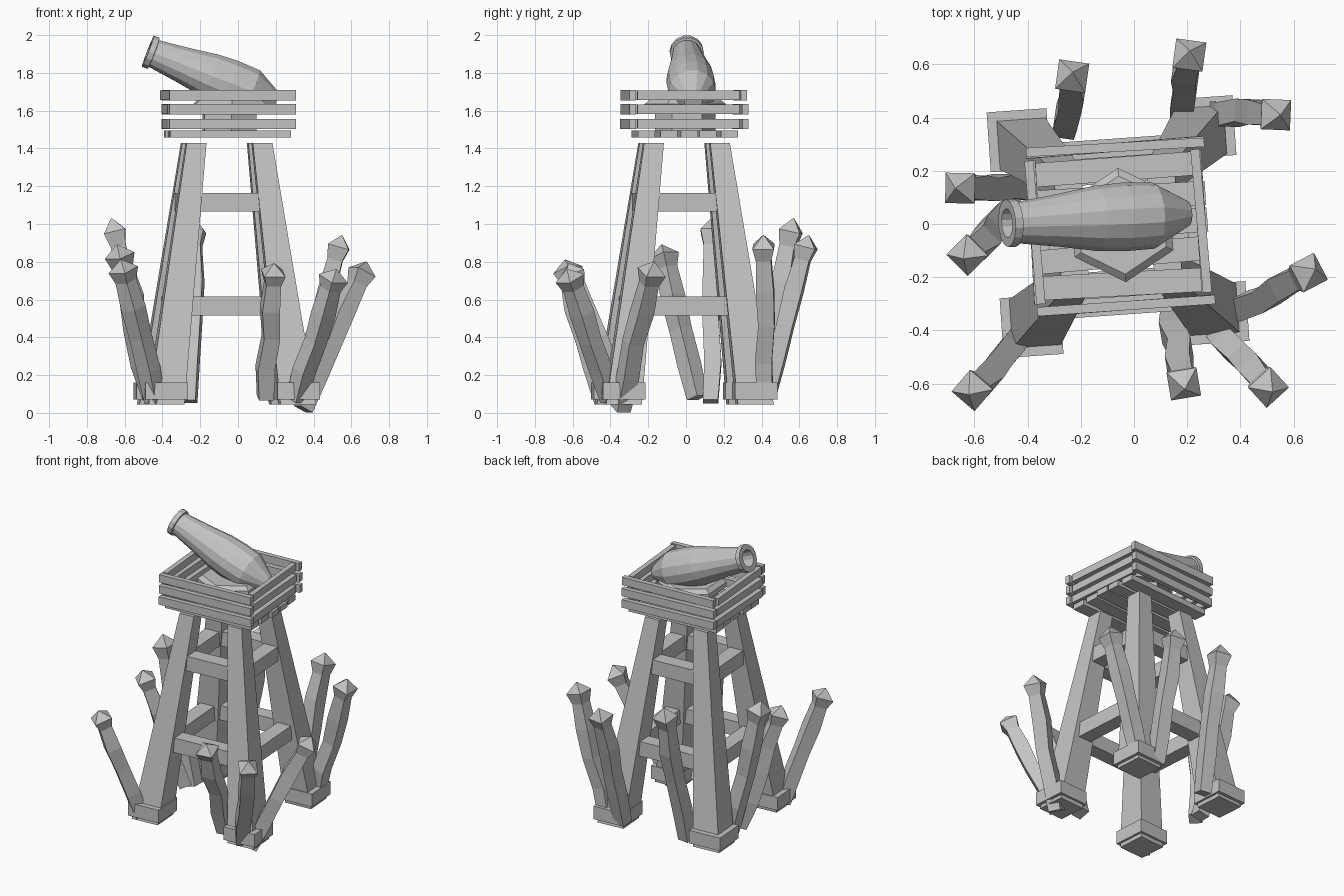
import bpy
import math
import random
from mathutils import Vector, Matrix

random.seed(4)
if "Cube" in bpy.data.objects:
    bpy.data.objects.remove(bpy.data.objects["Cube"])

# Single grey material
grey = bpy.data.materials.new("plain_grey")
grey.use_nodes = True
COLOUR = (0.55, 0.55, 0.55, 1)
grey.diffuse_color = COLOUR
grey.node_tree.nodes["Principled BSDF"].inputs["Base Color"].default_value = COLOUR

# The tower is turned slightly and stands off centre
TURN = math.radians(4)
TOWER = Matrix.Translation((-0.06, -0.01, 0)) @ Matrix.Rotation(TURN, 4, "Z")


def loft(name, rings, matrix=Matrix(), cap=True):
    """Skin a stack of equal-sized rings, closing both ends."""
    n = len(rings[0])
    verts = [matrix @ Vector(p) for ring in rings for p in ring]
    faces = []
    for r in range(len(rings) - 1):
        for i in range(n):
            j = (i + 1) % n
            a, b = r * n, (r + 1) * n
            faces.append((a + i, a + j, b + j, b + i))
    if cap:
        faces.append(tuple(reversed(range(n))))
        faces.append(tuple(range(len(verts) - n, len(verts))))
    mesh = bpy.data.meshes.new(name)
    mesh.from_pydata(verts, [], faces)
    mesh.materials.append(grey)
    obj = bpy.data.objects.new(name, mesh)
    bpy.context.collection.objects.link(obj)
    return obj


def rect(x, y, z, hx, hy):
    return [(x - hx, y - hy, z), (x + hx, y - hy, z),
            (x + hx, y + hy, z), (x - hx, y + hy, z)]


def circle(radius, z, n, start=0.0):
    return [(radius * math.cos(start + math.tau * i / n),
             radius * math.sin(start + math.tau * i / n), z) for i in range(n)]


def box(name, centre, size, matrix=TOWER, wobble=0.0):
    """Box with an optional small random tilt, for rough planks."""
    hx, hy, hz = (s / 2 for s in size)
    place = matrix @ Matrix.Translation(centre)
    place = place @ Matrix.Rotation(random.uniform(-wobble, wobble), 4, "Z")
    return loft(name, [rect(0, 0, -hz, hx, hy), rect(0, 0, hz, hx, hy)], place)


# Legs and feet
FOOT, TOP = 0.35, 0.175
for side, sx in (("left", 1), ("right", -1)):
    for end, sy in (("front", -1), ("back", 1)):
        tag = f"{end}_{side}"
        loft(f"{tag}_leg", [rect(sx * FOOT, sy * FOOT, 0.045, 0.095, 0.095),
                            rect(sx * TOP, sy * TOP, 1.43, 0.052, 0.052)], TOWER)
        box(f"{tag}_foot", (sx * FOOT, sy * FOOT, 0.115), (0.225, 0.225, 0.09))

# Crossbeams, a square ring at two heights
for level, z in (("lower", 0.565), ("upper", 1.115)):
    reach = FOOT + (TOP - FOOT) * z / 1.43
    for k, name in enumerate(("front", "left", "back", "right")):
        spin = TOWER @ Matrix.Rotation(k * math.pi / 2, 4, "Z")
        box(f"{level}_{name}_beam", (0, -reach, z), (2 * reach, 0.1, 0.1), spin)

# Platform floor planks
for i in range(5):
    box(f"floor_plank_{i + 1}", (0.01 + random.uniform(-0.01, 0.01), (i - 2) * 0.108, 1.477),
        (0.64, 0.09, 0.038), wobble=0.02)

# Railing slats, three rows on each side
for row, z in enumerate((1.53, 1.607, 1.682), 1):
    for name, s in (("front", -1), ("back", 1)):
        box(f"{name}_slat_{row}", (0.01, s * 0.298, z), (0.67, 0.034, 0.054), wobble=0.015)
    for name, s in (("left", 1), ("right", -1)):
        box(f"{name}_slat_{row}", (s * 0.313, 0, z), (0.034, 0.54, 0.05), wobble=0.02)

# Six-sided turntable under the barrel
spot = TOWER @ Matrix.Translation((0.015, 0.005, 0))
HEX = math.pi / 6
loft("turntable_base", [circle(0.16, 1.49, 6, HEX), circle(0.16, 1.61, 6, HEX)], spot)
loft("turntable", [circle(0.215, 1.60, 6, HEX), circle(0.215, 1.635, 6, HEX),
                   circle(0.185, 1.66, 6, HEX)], spot)

# Barrel: radius profile along its axis, starting inside the bore
profile = [(0.052, 0.2), (0.055, 0.0), (0.09, 0.0), (0.09, 0.032), (0.077, 0.034),
           (0.098, 0.2), (0.123, 0.36), (0.129, 0.47), (0.125, 0.59), (0.048, 0.73)]
axis = Vector((0.93, 0.05, -0.365))
aim = Matrix.Translation((-0.477, 0.003, 1.915)) @ axis.to_track_quat("Z", "Y").to_matrix().to_4x4()
loft("barrel", [circle(r, d, 14) for r, d in profile], aim)


# Sharpened stakes leaning out around the feet
def stake(name, base, tip):
    base, tip = Vector(base), Vector(tip)
    up = (tip - base).normalized()
    u = up.cross(Vector((0, 0, 1))).normalized()
    v = up.cross(u)
    rings = []
    for t, h in ((0, 0.04), (0.22, 0.045), (0.45, 0.043), (0.66, 0.047),
                 (0.85, 0.04), (0.93, 0.057), (1, 0.003)):
        c = base.lerp(tip, t)
        if 0 < t < 0.8:
            c += u * random.uniform(-0.012, 0.012) + v * random.uniform(-0.012, 0.012)
        rings.append([c + u * a * h + v * b * h
                      for a, b in ((-1, -1), (1, -1), (1, 1), (-1, 1))])
    loft(name, rings)


stakes = {
    "back_right_stake": ((-0.26, 0.36, 0.06), (-0.23, 0.57, 1.03)),
    "back_left_stake": ((0.18, 0.43, 0.08), (0.21, 0.65, 0.94)),
    "left_back_stake": ((0.31, 0.42, 0.08), (0.55, 0.41, 0.94)),
    "left_front_stake": ((0.345, -0.345, 0.02), (0.68, -0.17, 0.80)),
    "front_left_outer_stake": ((0.31, -0.40, 0.07), (0.52, -0.63, 0.76)),
    "front_left_inner_stake": ((0.145, -0.35, 0.08), (0.19, -0.62, 0.79)),
    "front_right_stake": ((-0.44, -0.43, 0.06), (-0.62, -0.64, 0.81)),
    "right_front_stake": ((-0.45, 0.06, 0.08), (-0.64, -0.13, 0.89)),
    "right_back_stake": ((-0.43, 0.13, 0.06), (-0.67, 0.135, 1.03)),
}
for stake_name, (foot, point) in stakes.items():
    stake(stake_name, foot, point)
